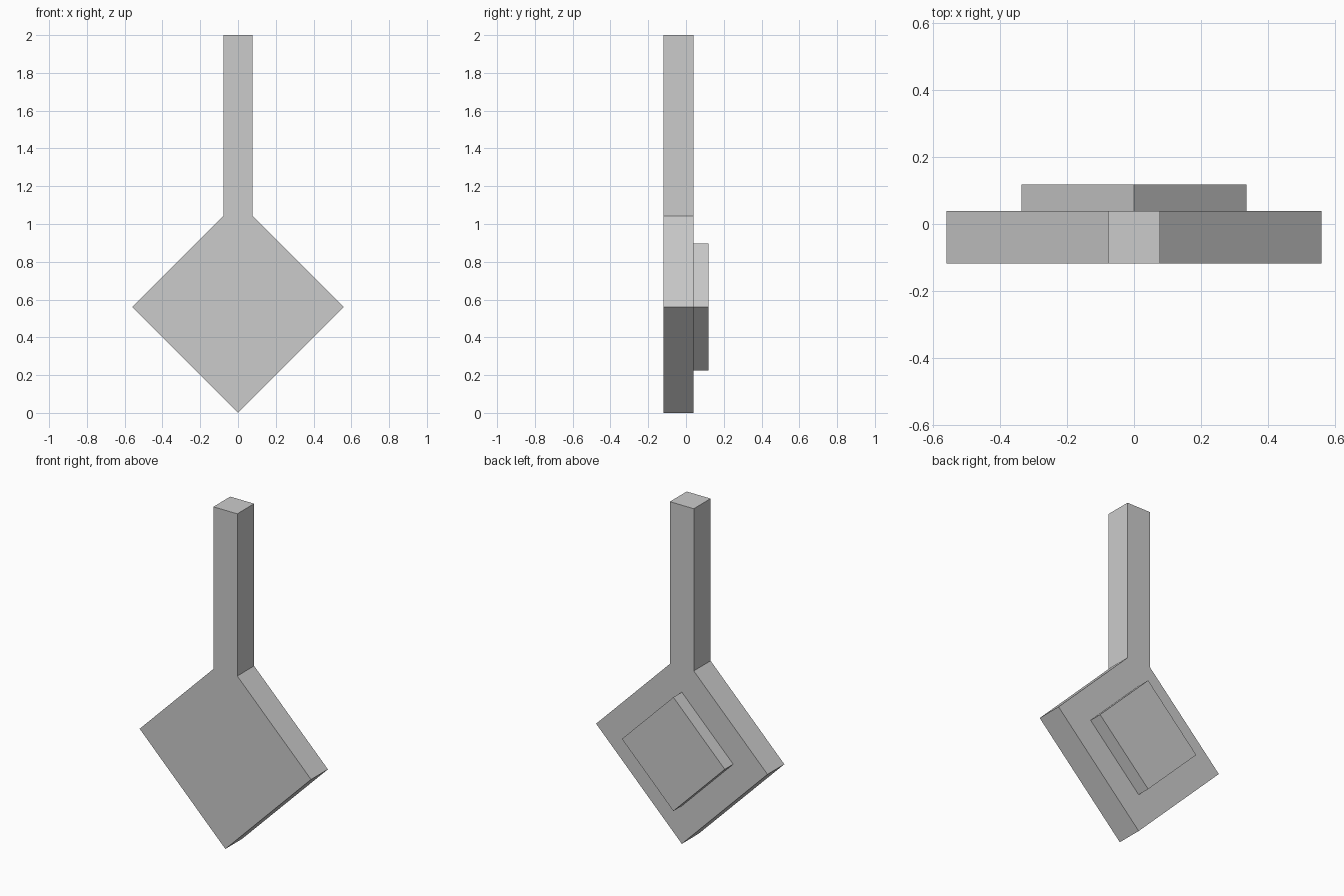
import bpy, bmesh

if "Cube" in bpy.data.objects:
    bpy.data.objects.remove(bpy.data.objects["Cube"])

HALF = 0.56      # half diagonal of the large diamond, also its centre height
PAD = 0.336      # half diagonal of the raised rear diamond
STEM = 0.078     # half width of the stem
Y_FRONT, Y_BACK, Y_PAD = -0.118, 0.039, 0.118


def extrude_profile(name, profile, y0, y1):
    """Extrude an XZ outline from y0 to y1 into a closed solid."""
    bm = bmesh.new()
    face = bm.faces.new([bm.verts.new((x, y0, z)) for x, z in profile])
    result = bmesh.ops.extrude_face_region(bm, geom=[face], use_keep_orig=True)
    for v in result["geom"]:
        if isinstance(v, bmesh.types.BMVert):
            v.co.y = y1
    bmesh.ops.recalc_face_normals(bm, faces=bm.faces)
    mesh = bpy.data.meshes.new(name)
    bm.to_mesh(mesh)
    bm.free()
    obj = bpy.data.objects.new(name, mesh)
    bpy.context.collection.objects.link(obj)
    return obj


# Diamond plate and upright stem as one continuous outline
join_z = 2 * HALF - STEM
extrude_profile("diamond_plate_with_stem", [
    (0, 0), (HALF, HALF), (STEM, join_z), (STEM, 2),
    (-STEM, 2), (-STEM, join_z), (-HALF, HALF)], Y_FRONT, Y_BACK)

# Smaller raised diamond on the back
extrude_profile("rear_diamond_pad", [
    (0, HALF - PAD), (PAD, HALF), (0, HALF + PAD), (-PAD, HALF)], Y_BACK, Y_PAD)
